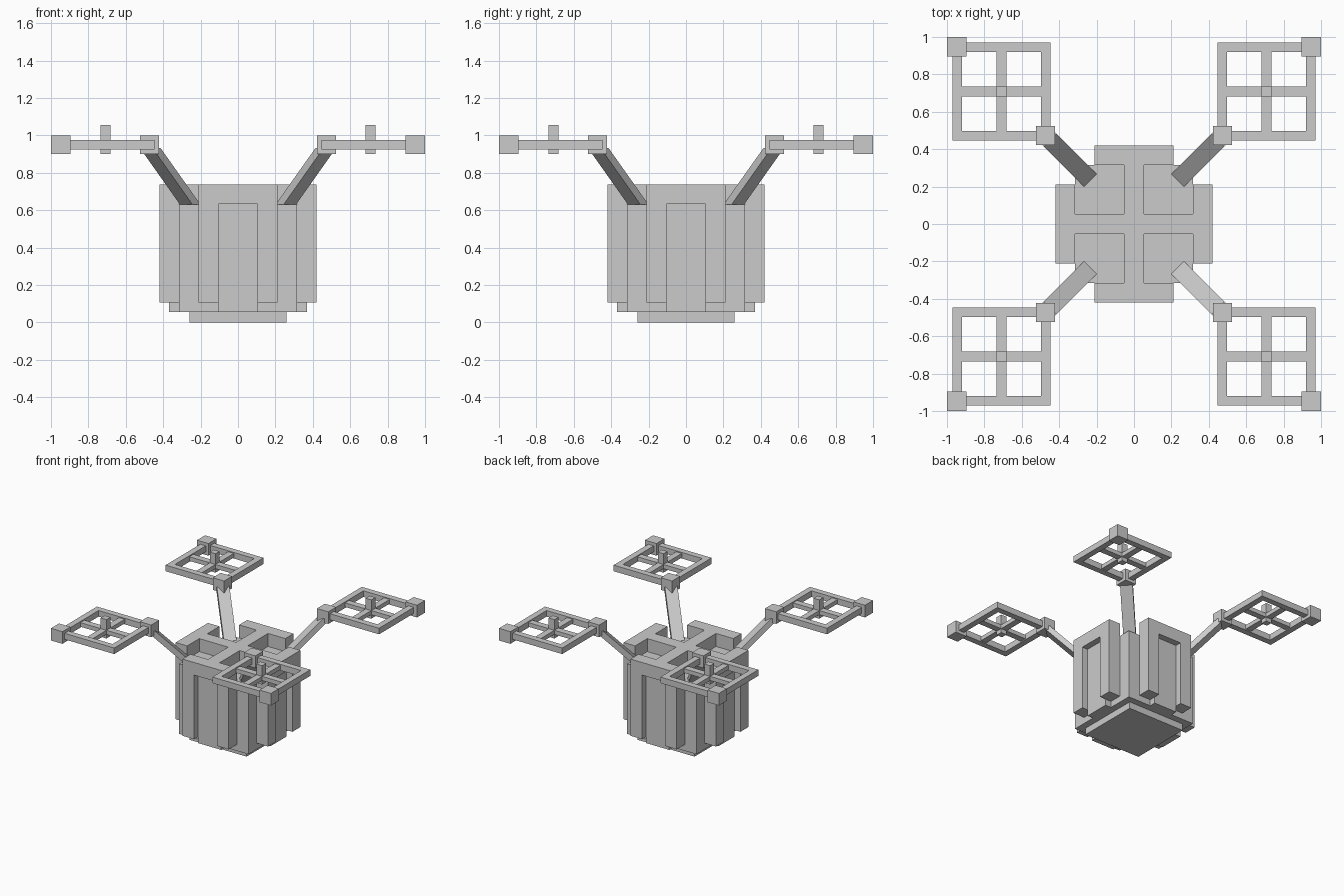
import bpy, bmesh
from math import pi
from mathutils import Vector, Matrix

if "Cube" in bpy.data.objects:
    bpy.data.objects.remove(bpy.data.objects["Cube"])


def make(name, bm):
    bmesh.ops.recalc_face_normals(bm, faces=bm.faces)
    me = bpy.data.meshes.new(name)
    bm.to_mesh(me)
    bm.free()
    ob = bpy.data.objects.new(name, me)
    bpy.context.collection.objects.link(ob)
    return ob


def add_box(bm, lo, hi):
    lo, hi = Vector(lo), Vector(hi)
    m = Matrix.Translation((lo + hi) / 2) @ Matrix.Diagonal((*(hi - lo), 1))
    bmesh.ops.create_cube(bm, size=1, matrix=m)


def box(name, lo, hi):
    bm = bmesh.new()
    add_box(bm, lo, hi)
    return make(name, bm)


def extrude_profile(bm, pts, offset):
    face = bm.faces.new([bm.verts.new(p) for p in pts])
    ext = bmesh.ops.extrude_face_region(bm, geom=[face], use_keep_orig=True)
    verts = [g for g in ext["geom"] if isinstance(g, bmesh.types.BMVert)]
    bmesh.ops.translate(bm, vec=offset, verts=verts)


def four_copies(ob):
    # repeat a part around the vertical axis
    for i in range(1, 4):
        c = bpy.data.objects.new(f"{ob.name}_{i + 1}", ob.data)
        c.matrix_world = Matrix.Rotation(i * pi / 2, 4, 'Z')
        bpy.context.collection.objects.link(c)


# central body
box("base_plate", (-.26, -.26, 0), (.26, .26, .055))
box("body", (-.315, -.315, .055), (.315, .315, .63))

# crossing straps on the body top
box("top_strap_x", (-.315, -.0525, .63), (.315, .0525, .737))
box("top_strap_front", (-.0525, -.315, .63), (.0525, -.0525, .737))
box("top_strap_back", (-.0525, .0525, .63), (.0525, .315, .737))

# side panels: an inverted U around a recessed strip
bm = bmesh.new()
u = [(-.21, .107), (-.105, .107), (-.105, .633), (.105, .633),
     (.105, .107), (.21, .107), (.21, .737), (-.21, .737)]
extrude_profile(bm, [(x, -.42, z) for x, z in u], (0, .105, 0))
four_copies(make("side_panel", bm))
four_copies(box("panel_strip", (-.105, -.368, .055), (.105, -.315, .633)))

# sloping arm, cut level at the body top
bm = bmesh.new()
base = [(.2, .267), (.267, .2), (.31, .243), (.243, .31)]
extrude_profile(bm, [(x, y, .63) for x, y in base], (.215, .215, .304))
four_copies(make("arm", bm))

# joint block and outer corner block
four_copies(box("arm_joint", (.422, .422, .9), (.525, .525, 1.0)))
four_copies(box("outer_corner_block", (.896, .896, .9), (1, 1, 1.0)))

# square rotor guard
a, b, w = .446, .97, .05
bm = bmesh.new()
add_box(bm, (a, a, .925), (b, a + w, .975))
add_box(bm, (a, b - w, .925), (b, b, .975))
add_box(bm, (a, a + w, .925), (a + w, b - w, .975))
add_box(bm, (b - w, a + w, .925), (b, b - w, .975))
four_copies(make("rotor_guard", bm))

# rotor blades and hub
c, h = (a + b) / 2, .026
four_copies(box("rotor_blade_x", (a + w, c - h, .933), (b - w, c + h, .967)))
four_copies(box("rotor_blade_y", (c - h, a + w, .933), (c + h, b - w, .967)))
four_copies(box("rotor_hub", (c - h, c - h, .9), (c + h, c + h, 1.055)))
